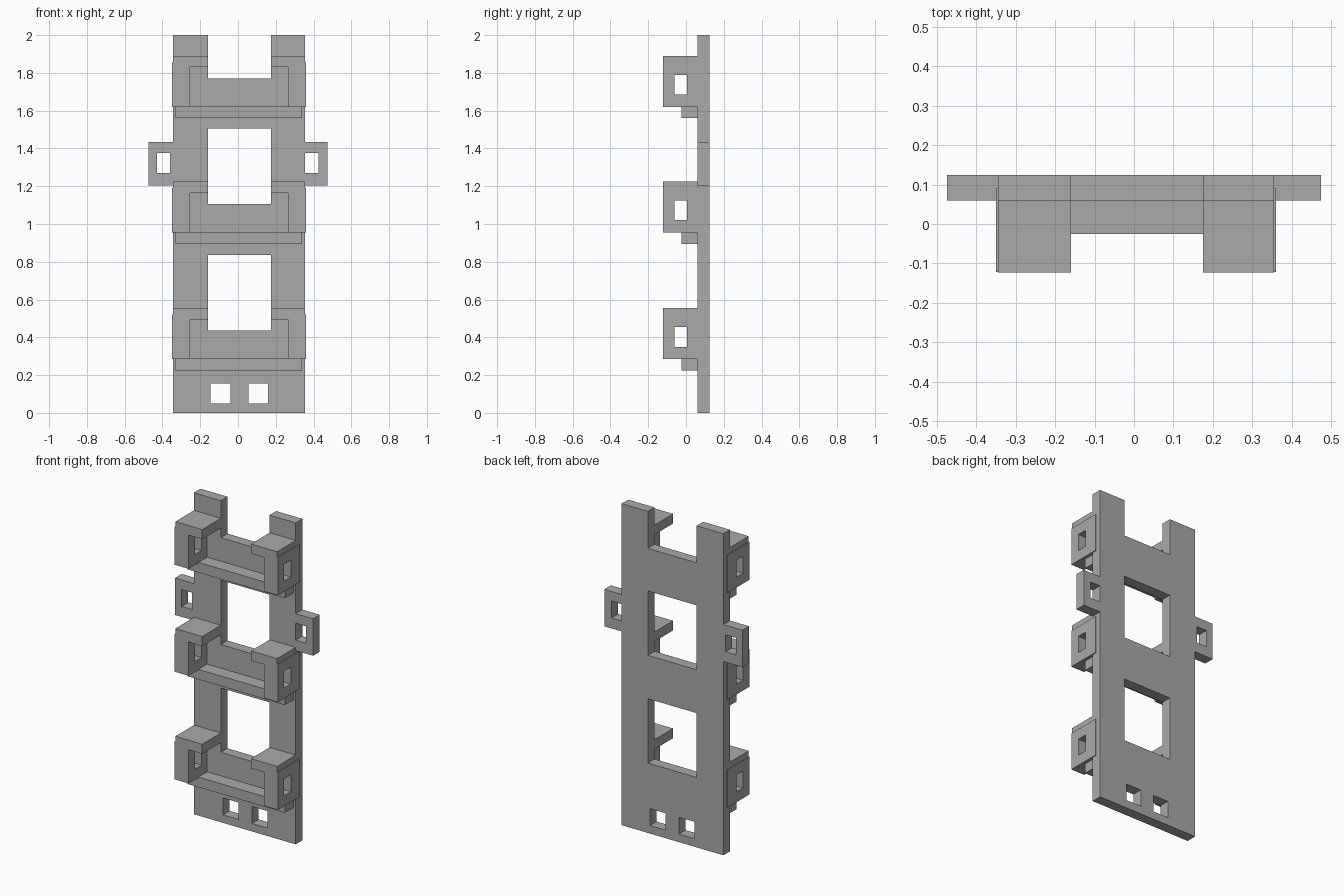
import bpy
import bmesh
from mathutils import Vector

default = bpy.data.objects.get("Cube")
if default:
    bpy.data.objects.remove(default)

grey = bpy.data.materials.new("plain grey")
grey.use_nodes = True
colour = (0.4, 0.4, 0.4, 1)
grey.diffuse_color = colour
grey.node_tree.nodes["Principled BSDF"].inputs["Base Color"].default_value = colour


def panel(name, u, v, depth, holes=(), axis="y"):
    """Flat panel spanning u by v, extruded over depth along an axis, with rectangular holes."""
    us = sorted({*u, *(e for h in holes for e in h[0])})
    vs = sorted({*v, *(e for h in holes for e in h[1])})

    def place(a, b):
        return Vector((a, depth[0], b)) if axis == "y" else Vector((depth[0], a, b))

    bm = bmesh.new()
    grid = [[bm.verts.new(place(a, b)) for b in vs] for a in us]
    for i in range(len(us) - 1):
        for j in range(len(vs) - 1):
            a, b = (us[i] + us[i + 1]) / 2, (vs[j] + vs[j + 1]) / 2
            if not any(h[0][0] < a < h[0][1] and h[1][0] < b < h[1][1] for h in holes):
                bm.faces.new((grid[i][j], grid[i + 1][j], grid[i + 1][j + 1], grid[i][j + 1]))
    bmesh.ops.delete(bm, geom=[p for p in bm.verts if not p.link_faces], context="VERTS")
    out = bmesh.ops.extrude_face_region(bm, geom=bm.faces[:])["geom"]
    shift = depth[1] - depth[0]
    bmesh.ops.translate(bm, verts=[g for g in out if isinstance(g, bmesh.types.BMVert)],
                        vec=(0, shift, 0) if axis == "y" else (shift, 0, 0))
    bmesh.ops.recalc_face_normals(bm, faces=bm.faces[:])
    mesh = bpy.data.meshes.new(name)
    bm.to_mesh(mesh)
    bm.free()
    mesh.materials.append(grey)
    obj = bpy.data.objects.new(name, mesh)
    bpy.context.collection.objects.link(obj)
    return obj


# Back plate with two windows, an open top notch and two small slots
plate_y = (0.06, 0.125)
window = (-0.16, 0.175)
panel("back_plate", (-0.345, 0.355), (0, 2), plate_y, [
    (window, (0.435, 0.835)),
    (window, (1.105, 1.505)),
    (window, (1.77, 2)),
    ((-0.145, -0.04), (0.05, 0.155)),
    ((0.055, 0.16), (0.05, 0.155)),
])

# Pierced side ears
ear_z, ear_hole_z = (1.205, 1.435), (1.27, 1.375)
panel("right_ear", (-0.475, -0.345), ear_z, plate_y, [((-0.43, -0.36), ear_hole_z)])
panel("left_ear", (0.355, 0.475), ear_z, plate_y, [((0.355, 0.425), ear_hole_z)])

# Three holders: ledge, pierced cheeks and overhanging caps
for level, z in zip(("lower", "middle", "upper"), (0.285, 0.955, 1.62)):
    panel(level + "_ledge", (-0.33, 0.34), (z - 0.06, z + 0.003), (-0.025, 0.06))
    for side, cheek_x, cap_x in (("right", (-0.35, -0.255), (-0.345, -0.16)),
                                 ("left", (0.265, 0.36), (0.175, 0.355))):
        panel(f"{level}_{side}_cheek", (-0.122, 0.09), (z, z + 0.235), cheek_x,
              [((-0.06, 0.005), (z + 0.065, z + 0.17))], axis="x")
        panel(f"{level}_{side}_cap", cap_x, (z + 0.21, z + 0.27), (-0.123, 0.06))
